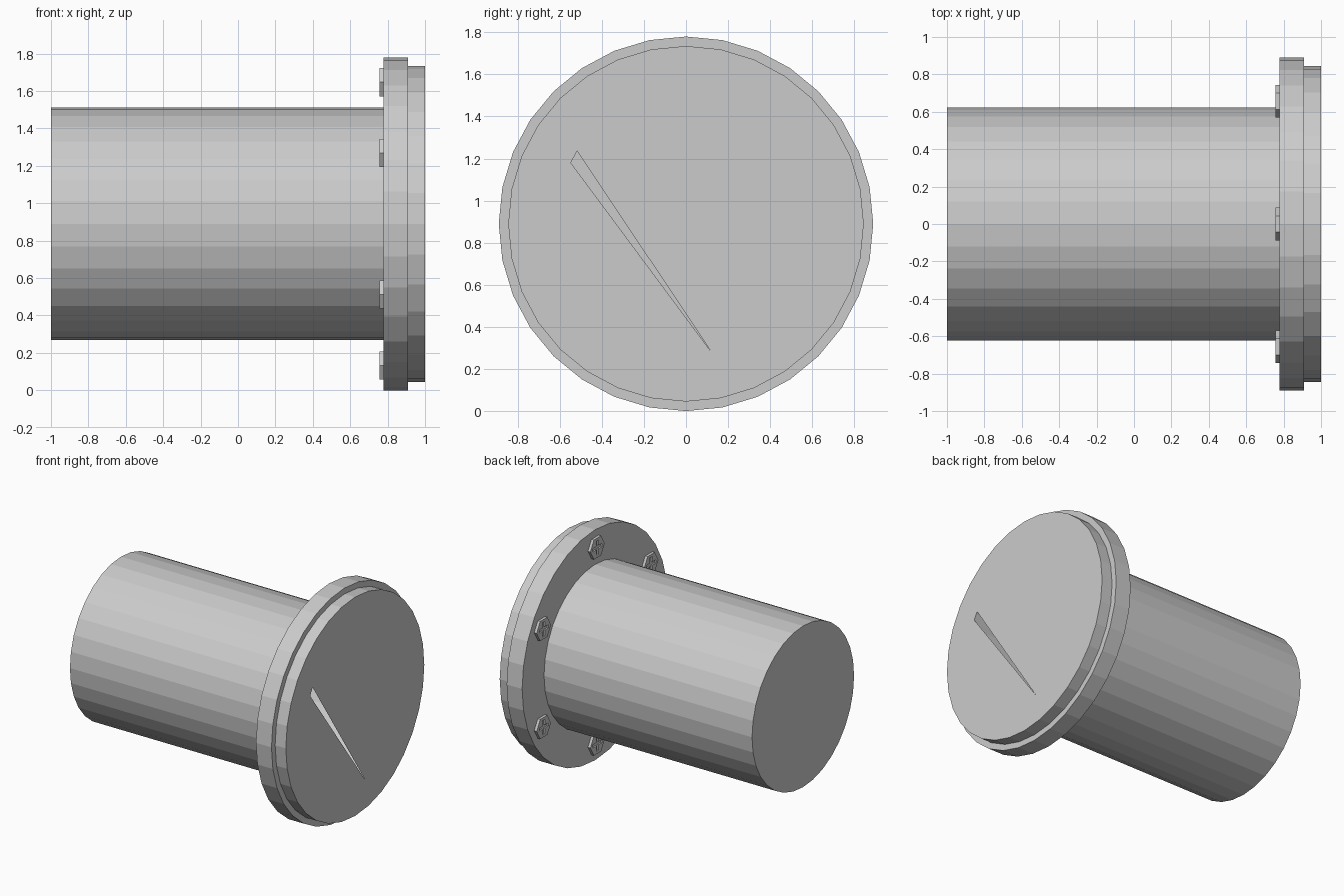
import bpy, bmesh, math
from mathutils import Vector

if "Cube" in bpy.data.objects:
    bpy.data.objects.remove(bpy.data.objects["Cube"])

N = 32            # sides of every round part
ZC = 0.89         # height of the axis
R_PIPE, R_FLANGE, R_FACE = 0.6225, 0.89, 0.845
X_BACK, X_STEP = 0.777, 0.909


def ring_point(x, r, k, n=N, centre=(0, ZC)):
    a = 2 * math.pi * k / n
    return Vector((x, centre[0] + r * math.cos(a), centre[1] + r * math.sin(a)))


def finish(name, bm):
    mesh = bpy.data.meshes.new(name)
    bm.to_mesh(mesh)
    bm.free()
    obj = bpy.data.objects.new(name, mesh)
    bpy.context.collection.objects.link(obj)
    return obj


def lathe(name, profile, cap_start=False):
    """Revolve (x, r) points about the x axis; outer skin runs toward +x."""
    bm = bmesh.new()
    rings = [[bm.verts.new(ring_point(x, r, k)) for k in range(N)] for x, r in profile]
    for a, b in zip(rings, rings[1:]):
        for k in range(N):
            j = (k + 1) % N
            bm.faces.new((a[k], a[j], b[j], b[k]))
    if cap_start:
        bm.faces.new(rings[0][::-1])
    bm.normal_update()
    return finish(name, bm)


def box(name, centre, size):
    bm = bmesh.new()
    bmesh.ops.create_cube(bm, size=1)
    bmesh.ops.scale(bm, vec=size, verts=bm.verts)
    bmesh.ops.translate(bm, vec=centre, verts=bm.verts)
    return finish(name, bm)


# Pipe with closed far end
lathe("pipe", [(-1, R_PIPE), (X_BACK, R_PIPE)], cap_start=True)

# Stepped flange with its bore
lathe("flange", [(X_BACK, R_PIPE), (X_BACK, R_FLANGE), (X_STEP, R_FLANGE),
                 (X_STEP, R_FACE), (1, R_FACE), (1, R_PIPE), (X_BACK, R_PIPE)])

# End cover: two plates leaving a thin wedge-shaped slit open
bm = bmesh.new()
rim = [bm.verts.new(ring_point(1, R_PIPE, k)) for k in range(N)]
slit = bm.verts.new(rim[13].co.lerp(rim[14].co, 0.52))
bm.faces.new([slit] + rim[14:26])
bm.faces.new(rim[25:] + rim[:14])
finish("end_cover", bm)

# Six hexagonal bolt heads with cross recesses
X_BOLT, R_CIRCLE, R_HEX = 0.756, 0.757, 0.087
for i in range(6):
    a = math.pi / 2 + i * math.pi / 3
    c = (R_CIRCLE * math.cos(a), ZC + R_CIRCLE * math.sin(a))
    bm = bmesh.new()
    back = [bm.verts.new(ring_point(X_BOLT, R_HEX, k, 6, c)) for k in range(6)]
    front = [bm.verts.new(ring_point(X_BACK + 0.01, R_HEX, k, 6, c)) for k in range(6)]
    bm.faces.new(back[::-1])
    bm.faces.new(front)
    for k in range(6):
        j = (k + 1) % 6
        bm.faces.new((back[k], back[j], front[j], front[k]))
    bolt = finish(f"bolt_head_{i + 1}", bm)
    for tag, size in (("a", (0.03, 0.11, 0.026)), ("b", (0.03, 0.026, 0.11))):
        cutter = box(f"slot_cutter_{i + 1}{tag}", (X_BOLT - 0.003, *c), size)
        cutter.hide_render = True
        cutter.hide_viewport = True
        mod = bolt.modifiers.new("slot_" + tag, 'BOOLEAN')
        mod.operation = 'DIFFERENCE'
        mod.solver = 'EXACT'
        mod.object = cutter
